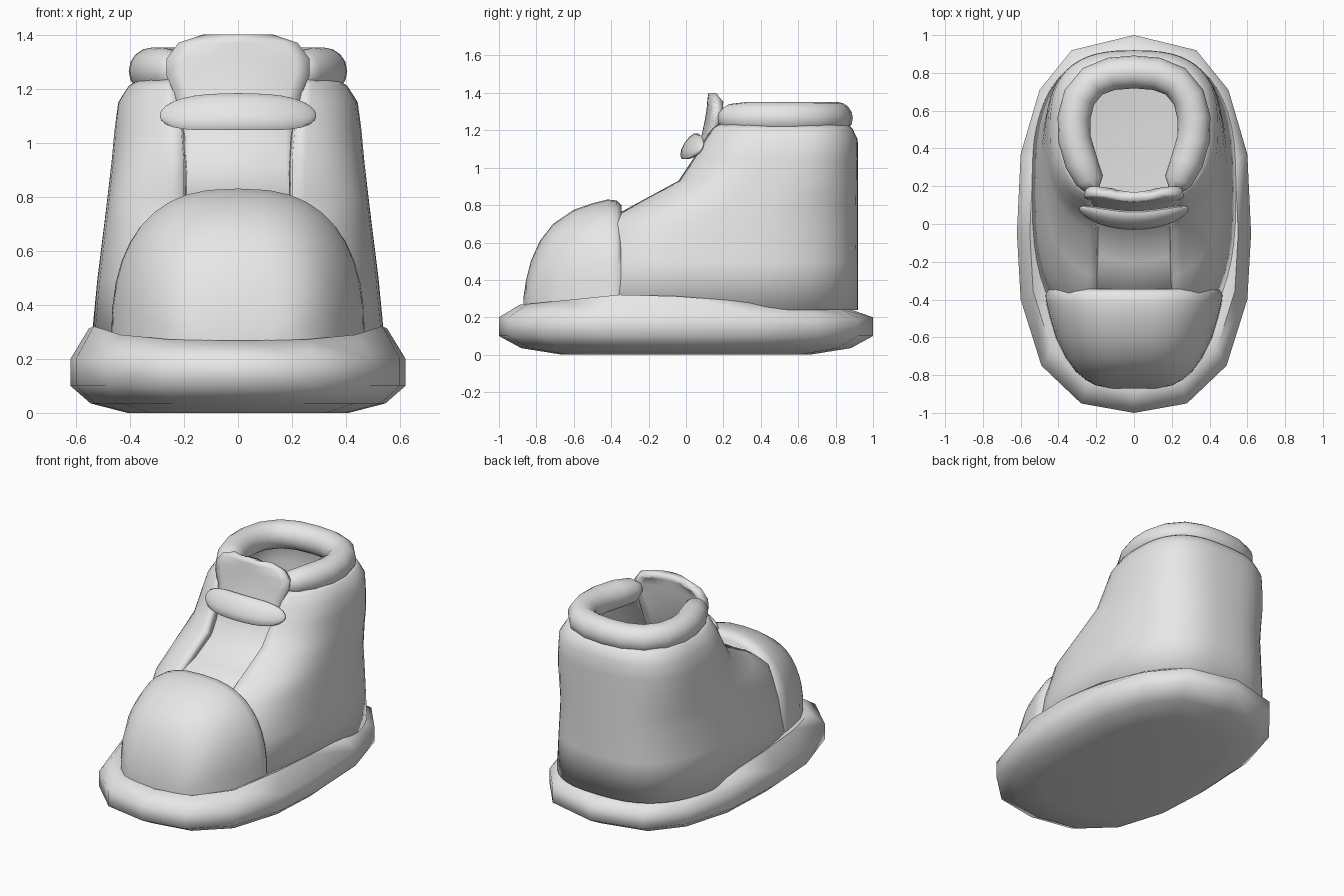
import bpy, bmesh, math
from mathutils import Vector

cube = bpy.data.objects.get("Cube")
if cube:
    bpy.data.objects.remove(cube)

grey = bpy.data.materials.new("light_grey")
grey.use_nodes = True
grey.diffuse_color = (0.8, 0.8, 0.8, 1)
grey.node_tree.nodes["Principled BSDF"].inputs["Base Color"].default_value = (0.8, 0.8, 0.8, 1)


def loft(name, rows, closed=True, caps=True, thickness=0, angle=55):
    """Skin a list of equal-length point rows into one smooth object."""
    bm = bmesh.new()
    grid = [[bm.verts.new(p) for p in row] for row in rows]
    n = len(grid[0])
    for a, b in zip(grid, grid[1:]):
        for i in range(n if closed else n - 1):
            j = (i + 1) % n
            bm.faces.new((a[i], a[j], b[j], b[i]))
    if caps:
        bm.faces.new(grid[0])
        bm.faces.new(grid[-1])
        bmesh.ops.recalc_face_normals(bm, faces=bm.faces)
    mesh = bpy.data.meshes.new(name)
    bm.to_mesh(mesh)
    bm.free()
    mesh.materials.append(grey)
    obj = bpy.data.objects.new(name, mesh)
    bpy.context.collection.objects.link(obj)
    bpy.ops.object.select_all(action='DESELECT')
    obj.select_set(True)
    bpy.context.view_layer.objects.active = obj
    bpy.ops.object.shade_smooth_by_angle(angle=math.radians(angle))
    if thickness:
        mod = obj.modifiers.new("thickness", 'SOLIDIFY')
        mod.thickness = thickness
        mod.offset = -1
    return obj


def power(value, n):
    return math.copysign(abs(value) ** (2 / n), value)


# Sole: chunky oval with a rolled edge and a gently sloping top
half = [(0, 1), (.33, .92), (.5, .71), (.6, .37), (.62, -.05),
        (.6, -.4), (.49, -.75), (.28, -.95), (0, -1)]
outline = half + [(-x, y) for x, y in half[-2:0:-1]]


def sole_top(y):
    return .33 + (.09 * (y + .3) if y < -.3 else -.07 * (y + .3))


rows = [[(x * s, y * s, z) for x, y in outline]
        for s, z in ((.66, 0), (.88, .035), (1, .1), (1, .2))]
rows += [[(x * s, y * s, sole_top(y) - drop) for x, y in outline]
         for s, drop in ((.89, 0), (.8, .03))]
loft("sole", rows, angle=75)

# Upper: U-shaped shell, open at the throat; one row per height
# (height, half width, throat half gap, throat y, back y)
levels = [(.24, .545, .2, -.62, .92), (.5, .52, .2, -.55, .92),
          (.7, .495, .2, -.46, .92), (.8, .483, .2, -.28, .92),
          (.93, .468, .2, -.04, .92), (1.05, .457, .21, .04, .92),
          (1.15, .443, .23, .1, .918), (1.21, .405, .24, .14, .89),
          (1.24, .36, .25, .18, .85)]
rows = []
for z, width, gap, front, back in levels:
    n = 2.7
    start = math.acos((gap / width) ** (n / 2))
    mid = (front + back) / 2
    front_r = (mid - front) / power(math.sin(start), n)
    side = []
    for i in range(25):
        t = -start + (start + math.pi / 2) * i / 24
        r = front_r if t < 0 else back - mid
        side.append((width * power(max(math.cos(t), 0), n), mid + r * power(math.sin(t), n), z))
    rows.append(side + [(-x, y, h) for x, y, h in side[-2::-1]])
loft("upper", rows, closed=False, caps=False, thickness=.05)

# Toe cap: domed arches from nose to rear rim (y, half width, top height)
arches = [(-.87, .12, .3), (-.855, .2, .4), (-.83, .25, .5), (-.78, .31, .61),
          (-.71, .36, .7), (-.6, .415, .775), (-.5, .445, .81),
          (-.42, .465, .83), (-.37, .47, .825), (-.345, .455, .8)]
rows = []
for y, width, top in arches:
    angles = [math.pi * i / 20 for i in range(21)]
    rows.append([(width * power(math.cos(a), 2.6), y,
                  .25 + (top - .25) * power(abs(math.sin(a)), 2.6)) for a in angles])
loft("toe_cap", rows)

# Tongue: curved strip rising out of the throat (half width, y, height)
strip = [(.24, -.45, .73), (.23, -.2, .81), (.22, -.01, .91), (.22, .05, 1.05),
         (.235, .085, 1.18), (.265, .1, 1.25), (.265, .11, 1.31),
         (.22, .115, 1.37), (.13, .12, 1.4)]
rows = []
for width, y, z in strip:
    us = [i / 5 - 1 for i in range(11)]
    rows.append([(width * u, y + .04 * u * u, z) for u in us])
loft("tongue", rows, closed=False, caps=False, thickness=.05)

# Strap: flattened bar with rounded ends, tilted along the tongue
lean = Vector((0, .53, .85))
out = Vector((0, -.85, .53))
rows = []
for i in range(17):
    u = math.sin(math.pi * (i / 16 - .5)) * .998
    size = (1 - abs(u) ** 3.5) ** .5
    centre = Vector((.29 * u, .02 + .06 * u * u, 1.115 - .015 * u * u))
    rows.append([centre + lean * (.08 * size * math.cos(a)) + out * (.033 * size * math.sin(a))
                 for a in (math.tau * k / 12 for k in range(12))])
loft("strap", rows)

# Collar: padded tube around the ankle opening, open at the tongue
path = [(.225, .18), (.235, .23), (.28, .33), (.315, .45), (.318, .56),
        (.29, .67), (.22, .755), (.12, .795), (0, .805)]
path += [(-x, y) for x, y in path[-2::-1]]
rows = []
for i, (x, y) in enumerate(path):
    before = Vector(path[max(i - 1, 0)])
    after = Vector(path[min(i + 1, len(path) - 1)])
    d = (after - before).normalized()
    normal = Vector((d.y, -d.x, 0))
    from_end = min(i, len(path) - 1 - i)
    r = (.04, .075)[from_end] if from_end < 2 else .087
    rows.append([Vector((x, y, 1.265)) + normal * (r * math.cos(a)) + Vector((0, 0, r * math.sin(a)))
                 for a in (math.tau * k / 16 for k in range(16))])
loft("collar", rows)
